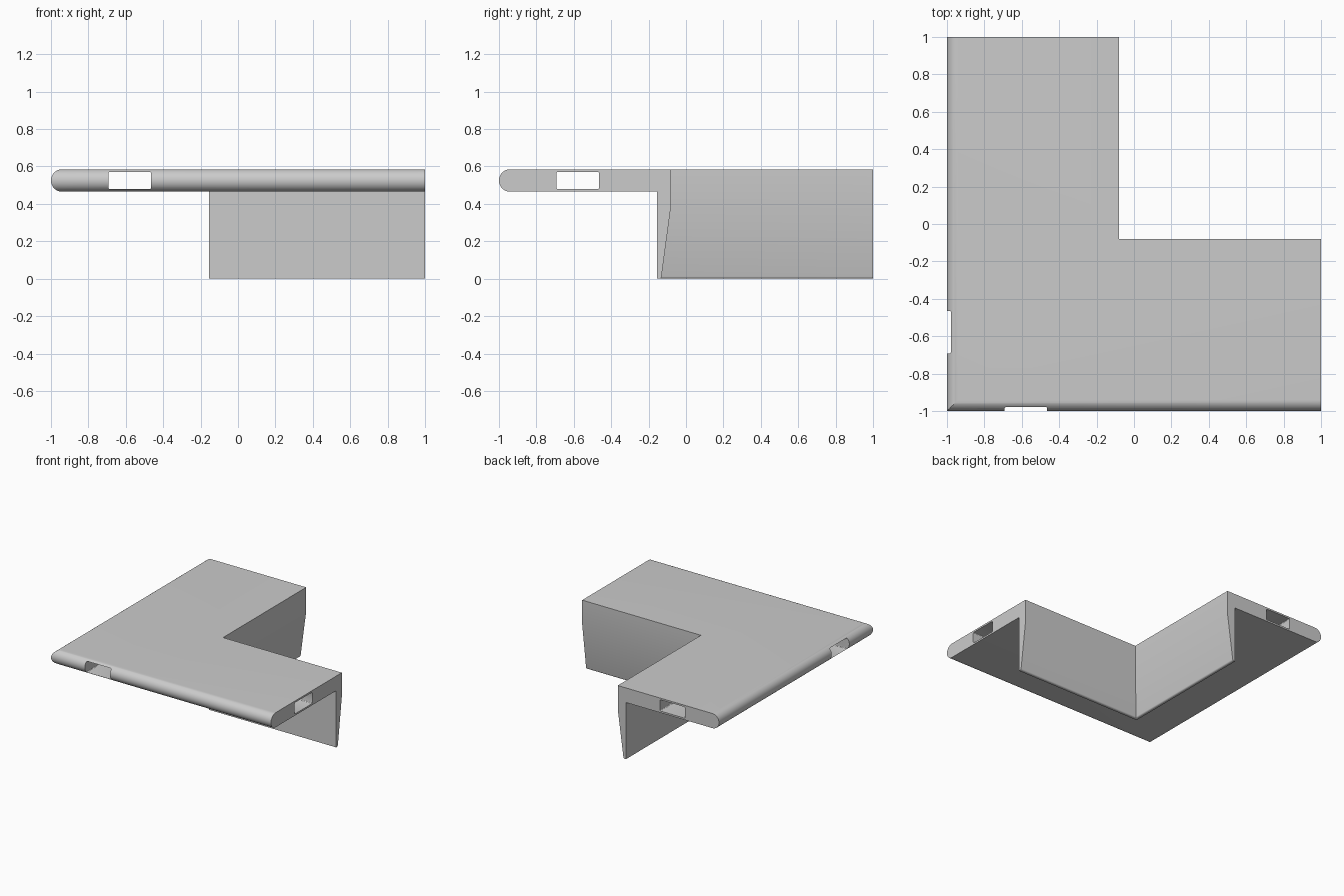
import bpy, bmesh, math

if "Cube" in bpy.data.objects:
    bpy.data.objects.remove(bpy.data.objects["Cube"])

grey = bpy.data.materials.new("light grey")
grey.diffuse_color = (0.6, 0.6, 0.6, 1)
grey.use_nodes = True
grey.node_tree.nodes["Principled BSDF"].inputs["Base Color"].default_value = grey.diffuse_color


def arc(cu, cz, r, a0, a1, n):
    """Points of an arc in the profile plane, angles in degrees."""
    return [(cu + r * math.cos(math.radians(a0 + (a1 - a0) * i / n)),
             cz + r * math.sin(math.radians(a0 + (a1 - a0) * i / n)))
            for i in range(n + 1)]


def mesh_object(name, bm):
    bmesh.ops.recalc_face_normals(bm, faces=bm.faces)
    me = bpy.data.meshes.new(name)
    bm.to_mesh(me)
    bm.free()
    me.materials.append(grey)
    ob = bpy.data.objects.new(name, me)
    bpy.context.collection.objects.link(ob)
    return ob


# Cross-section: bullnosed tread with a tapered lip hanging from its inner edge
TOP, UNDER, INNER = 0.585, 0.465, -0.08
R = (TOP - UNDER) / 2
profile = arc(-1 + R, UNDER + R, R, 90, 270, 24)
profile += [(-0.155, UNDER), (-0.155, 0)]
profile += arc(-0.144, 0.013, 0.013, -90, -7, 6)
profile += [(INNER, 0.39), (INNER, TOP)]

# Sweep it along both legs, mitred on the diagonal
bm = bmesh.new()
rows = [[bm.verts.new(p) for p in ((1, u, z), (u, u, z), (u, 1, z))]
        for u, z in profile]
for a, b in zip(rows, rows[1:] + rows[:1]):
    for i in range(2):
        bm.faces.new((a[i], a[i + 1], b[i + 1], b[i]))
bm.faces.new([r[0] for r in rows])
bm.faces.new([r[2] for r in rows])
corner = mesh_object("corner_step", bm)


# Rounded rectangular channels running the full length of each leg
def channel(name, along_x):
    u0, u1, z0, z1, r = -0.692, -0.464, 0.479, 0.571, 0.008
    ring = (arc(u1 - r, z1 - r, r, 0, 90, 3) + arc(u0 + r, z1 - r, r, 90, 180, 3)
            + arc(u0 + r, z0 + r, r, 180, 270, 3) + arc(u1 - r, z0 + r, r, 270, 360, 3))
    bm = bmesh.new()
    ends = [[bm.verts.new((t, u, z) if along_x else (u, t, z)) for u, z in ring]
            for t in (-1.2, 1.2)]
    for i in range(len(ring)):
        j = (i + 1) % len(ring)
        bm.faces.new((ends[0][i], ends[0][j], ends[1][j], ends[1][i]))
    for e in ends:
        bm.faces.new(e)
    ob = mesh_object(name, bm)
    ob.hide_render = True
    return ob


cutters = [channel("channel_cutter_x", True), channel("channel_cutter_y", False)]
bpy.context.view_layer.objects.active = corner
corner.select_set(True)
for c in cutters:
    c.select_set(False)
    mod = corner.modifiers.new(c.name, 'BOOLEAN')
    mod.operation, mod.solver, mod.object = 'DIFFERENCE', 'EXACT', c
    bpy.ops.object.modifier_apply(modifier=mod.name)
for c in cutters:
    bpy.data.objects.remove(c)

bpy.ops.object.shade_smooth_by_angle(angle=math.radians(20))
